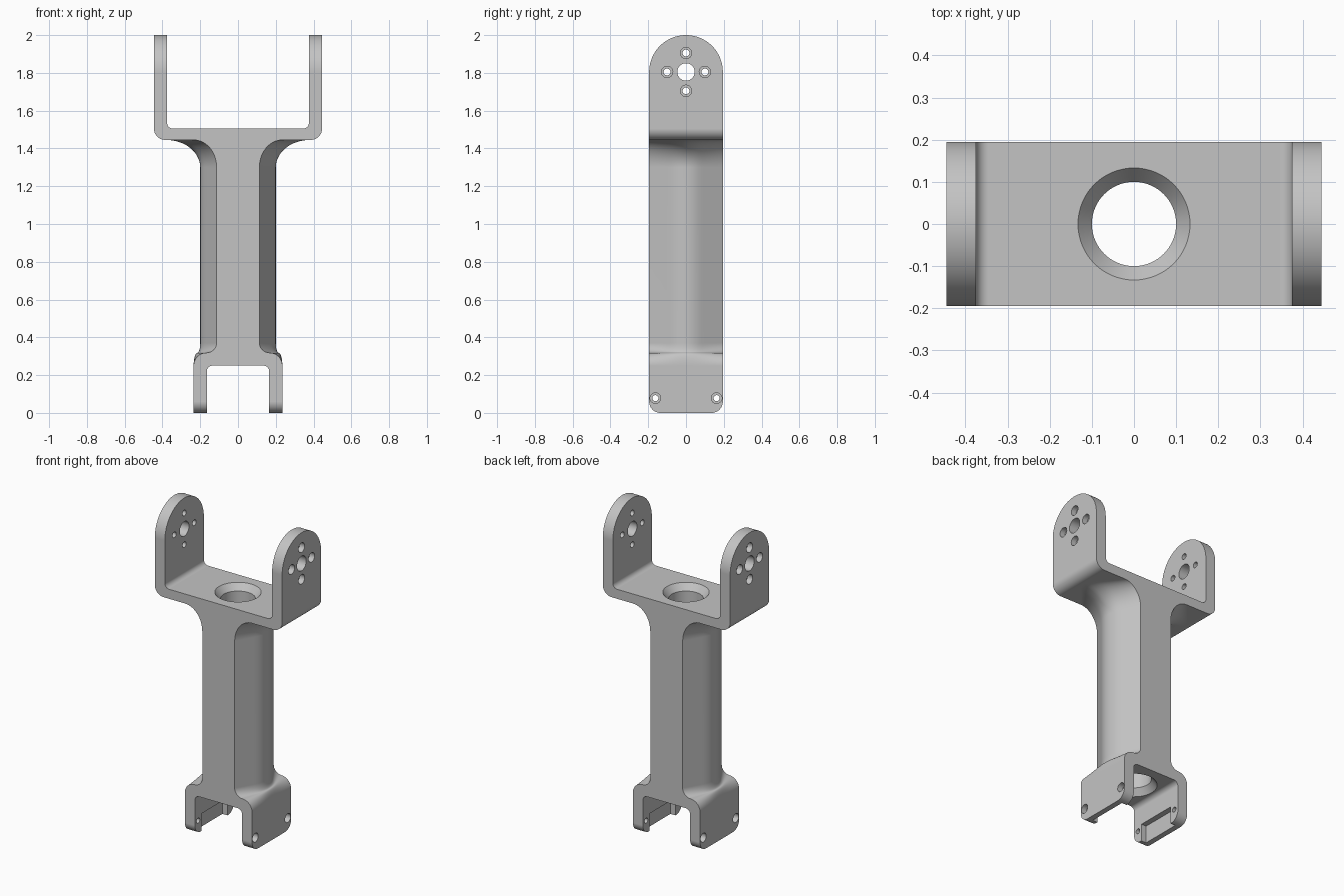
import bpy
import bmesh
from math import sin, cos, pi
from mathutils import Vector

cube = bpy.data.objects.get("Cube")
if cube:
    bpy.data.objects.remove(cube, do_unlink=True)

grey = bpy.data.materials.new("light_grey")
grey.use_nodes = True
COLOUR = (0.55, 0.55, 0.55, 1)
grey.diffuse_color = COLOUR
grey.node_tree.nodes["Principled BSDF"].inputs["Base Color"].default_value = COLOUR

DEPTH = 0.195      # half depth of the whole bracket
AXLE_Z = 1.805     # height of the upper pivot


def finish(name, bm):
    bmesh.ops.recalc_face_normals(bm, faces=bm.faces)
    mesh = bpy.data.meshes.new(name)
    bm.to_mesh(mesh)
    bm.free()
    mesh.materials.append(grey)
    ob = bpy.data.objects.new(name, mesh)
    bpy.context.collection.objects.link(ob)
    return ob


def loft(bm, rings):
    """Skin a stack of equal closed rings and cap both ends."""
    rows = [[bm.verts.new(p) for p in ring] for ring in rings]
    n = len(rows[0])
    for low, high in zip(rows, rows[1:]):
        for i in range(n):
            j = (i + 1) % n
            bm.faces.new((low[i], low[j], high[j], high[i]))
    bm.faces.new(rows[0][::-1])
    bm.faces.new(rows[-1])


def rounded(corners, steps=14):
    """Round the right-angled corners given as (u, v, radius)."""
    out = []
    for i, (u, v, r) in enumerate(corners):
        p = Vector((u, v))
        a = (Vector(corners[i - 1][:2]) - p).normalized()
        b = (Vector(corners[(i + 1) % len(corners)][:2]) - p).normalized()
        for k in range(steps + 1 if r else 1):
            t = k / steps * pi / 2
            q = p + a * r * (1 - sin(t)) + b * r * (1 - cos(t))
            if not out or (q - out[-1]).length > 1e-4:
                out.append(q)
    return out


def prism(name, outline, axis, half):
    place = (lambda d, p: (p.x, d, p.y)) if axis == "y" else (lambda d, p: (d, p.x, p.y))
    bm = bmesh.new()
    loft(bm, [[place(d, p) for p in outline] for d in (-half, half)])
    return finish(name, bm)


def turned(bm, profile, axis, y=0, z=0, sides=48):
    """Revolve (distance, radius) points about the x or z axis."""
    rings = []
    for d, r in profile:
        circle = [(r * cos(2 * pi * i / sides), r * sin(2 * pi * i / sides)) for i in range(sides)]
        rings.append([(d, y + a, z + b) if axis == "x" else (a, b, d) for a, b in circle])
    loft(bm, rings)


def combine(target, tool, operation):
    mod = target.modifiers.new("combine", "BOOLEAN")
    mod.operation = operation
    mod.solver = "EXACT"
    mod.object = tool
    bpy.context.view_layer.objects.active = target
    bpy.ops.object.modifier_apply(modifier=mod.name)
    bpy.data.objects.remove(tool, do_unlink=True)


# Stem: crowned sides, flared into the yoke above and the foot below
def stem_half_width(t, crown=0.08, slope=0.56):
    if t < crown:
        return 0.2 - slope * t * t / (2 * crown)
    return 0.2 - slope * (t - crown / 2)


levels = [(-0.05, 1, 0)]                       # height, foot blend, yoke flare
quarter = [k / 10 * pi / 2 for k in range(11)]
levels += [(0.25 + 0.068 * sin(a), 0.45 + 0.55 * cos(a), 0) for a in quarter]
levels += [(0.37 - 0.052 * cos(a), 0.45 - 0.45 * sin(a), 0) for a in quarter[1:]]
levels += [(1.3 + 0.145 * sin(a), 0, 1 - cos(a)) for a in quarter]
levels += [(1.47, 0, 1)]

span = DEPTH + 0.005
ys = [-span + 2 * span * i / 24 for i in range(25)]
rings = []
for z, foot, flare in levels:
    side = []
    for y in ys:
        w = stem_half_width(abs(y))
        w += (0.235 - w) * foot + flare * (0.18 - 0.06 * abs(y) / DEPTH)
        side.append((w, y, z))
    rings.append(side + [(-x, y, z) for x, y, z in reversed(side)])
bm = bmesh.new()
loft(bm, rings)
bracket = finish("forked_bracket", bm)

# Upper yoke
yoke = prism("yoke", rounded([
    (-0.445, 2.1, 0), (-0.445, 1.445, 0.06), (0.445, 1.445, 0.06), (0.445, 2.1, 0),
    (0.375, 2.1, 0), (0.375, 1.505, 0.03), (-0.375, 1.505, 0.03), (-0.375, 2.1, 0)]),
    "y", DEPTH + 0.015)
combine(bracket, yoke, "UNION")

# Side outline: round yoke ears and rounded foot corners
outline = prism("side_outline", rounded([
    (-DEPTH, 0, 0.06), (DEPTH, 0, 0.06), (DEPTH, 2, DEPTH), (-DEPTH, 2, DEPTH)], 20), "x", 0.7)
combine(bracket, outline, "INTERSECT")

# Foot slot and the shallow pockets inside its cheeks
slot = prism("foot_slot", rounded([
    (-0.165, -0.1, 0), (0.165, -0.1, 0), (0.165, 0.25, 0.03), (-0.165, 0.25, 0.03)]), "y", 0.4)
combine(bracket, slot, "DIFFERENCE")
pocket = prism("cheek_pockets", rounded([
    (-0.13, -0.1, 0), (0.13, -0.1, 0), (0.13, 0.11, 0), (-0.13, 0.11, 0)]), "x", 0.2)
combine(bracket, pocket, "DIFFERENCE")


# Countersunk bore, pivot holes and counterbored screw holes
def screw_hole(bm, y, z, shoulder, head, shank):
    turned(bm, [(-0.6, head), (-shoulder, head), (-shoulder, shank),
                (shoulder, shank), (shoulder, head), (0.6, head)], "x", y, z, 32)


bm = bmesh.new()
turned(bm, [(0.2, 0.133), (0.25, 0.133), (0.29, 0.1),
            (1.465, 0.1), (1.505, 0.133), (1.6, 0.133)], "z", sides=64)
turned(bm, [(-0.6, 0.046), (0.6, 0.046)], "x", 0, AXLE_Z)
for k in range(4):
    a = k * pi / 2
    screw_hole(bm, 0.1 * cos(a), AXLE_Z + 0.1 * sin(a), 0.41, 0.03, 0.018)
for y in (-0.162, 0.162):
    screw_hole(bm, y, 0.078, 0.2, 0.028, 0.016)
combine(bracket, finish("holes", bm), "DIFFERENCE")

# Smooth shading with crisp edges
bpy.ops.object.select_all(action="DESELECT")
bracket.select_set(True)
bpy.context.view_layer.objects.active = bracket
bpy.ops.object.shade_smooth_by_angle(angle=pi / 6)
weighted = bracket.modifiers.new("even_shading", "WEIGHTED_NORMAL")
weighted.keep_sharp = True
